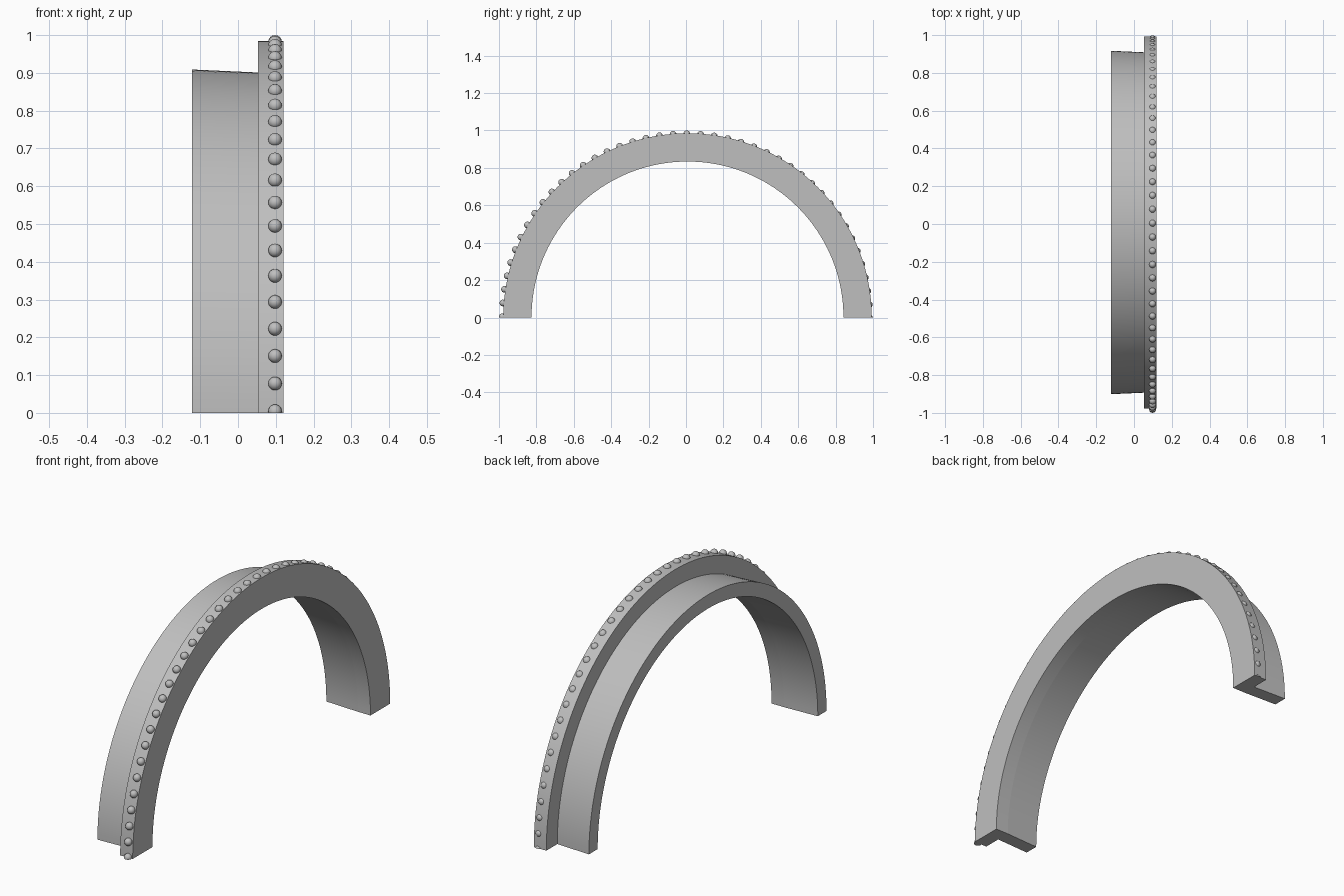
import bpy
import bmesh
from math import pi, sin, cos
from mathutils import Matrix, Vector

cube = bpy.data.objects.get("Cube")
if cube:
    bpy.data.objects.remove(cube, do_unlink=True)

grey = bpy.data.materials.new("plain grey")
grey.use_nodes = True
colour = (0.52, 0.52, 0.52, 1)
grey.diffuse_color = colour
grey.node_tree.nodes["Principled BSDF"].inputs["Base Color"].default_value = colour

RING_Y = 0.008      # the bands sit slightly behind the bead row
SEGMENTS = 96


def finish(bm, name):
    bmesh.ops.recalc_face_normals(bm, faces=bm.faces)
    mesh = bpy.data.meshes.new(name)
    bm.to_mesh(mesh)
    bm.free()
    mesh.materials.append(grey)
    obj = bpy.data.objects.new(name, mesh)
    bpy.context.collection.objects.link(obj)
    bpy.ops.object.select_all(action='DESELECT')
    obj.select_set(True)
    bpy.context.view_layer.objects.active = obj
    bpy.ops.object.shade_smooth_by_angle(angle=pi / 6)
    return obj


def half_band(name, profile):
    """Sweep an (x, radius) section through a half turn, with closed ends."""
    bm = bmesh.new()
    rings = []
    for i in range(SEGMENTS + 1):
        a = pi * i / SEGMENTS
        rings.append([bm.verts.new((x, RING_Y - r * cos(a), r * sin(a)))
                      for x, r in profile])
    n = len(profile)
    for a, b in zip(rings, rings[1:]):
        for j in range(n):
            k = (j + 1) % n
            bm.faces.new((a[j], a[k], b[k], b[j]))
    bm.faces.new(rings[0])
    bm.faces.new(rings[-1])
    return finish(bm, name)


# Tall outer flange and the slightly tapered sleeve beside it
half_band("flange", [(0.053, 0.834), (0.12, 0.834), (0.12, 0.985), (0.053, 0.985)])
half_band("sleeve", [(-0.122, 0.842), (0.053, 0.834), (0.053, 0.901), (-0.122, 0.909)])

# Row of beads along the flange rim, trimmed level with the base
bm = bmesh.new()
BEADS = 42
for i in range(BEADS + 1):
    a = pi * i / BEADS + 0.0045
    place = Matrix.Translation((0.098, -0.982 * cos(a), 0.982 * sin(a)))
    turn = Matrix.Rotation(-a, 4, 'X')
    bmesh.ops.create_uvsphere(bm, u_segments=16, v_segments=10, radius=0.018,
                              matrix=place @ turn)
cut = bmesh.ops.bisect_plane(bm, geom=bm.verts[:] + bm.edges[:] + bm.faces[:],
                             plane_co=Vector((0, 0, 0)), plane_no=Vector((0, 0, 1)),
                             clear_inner=True)
rim = [e for e in cut["geom_cut"] if isinstance(e, bmesh.types.BMEdge)]
bmesh.ops.holes_fill(bm, edges=rim, sides=0)
finish(bm, "rim_beads")
